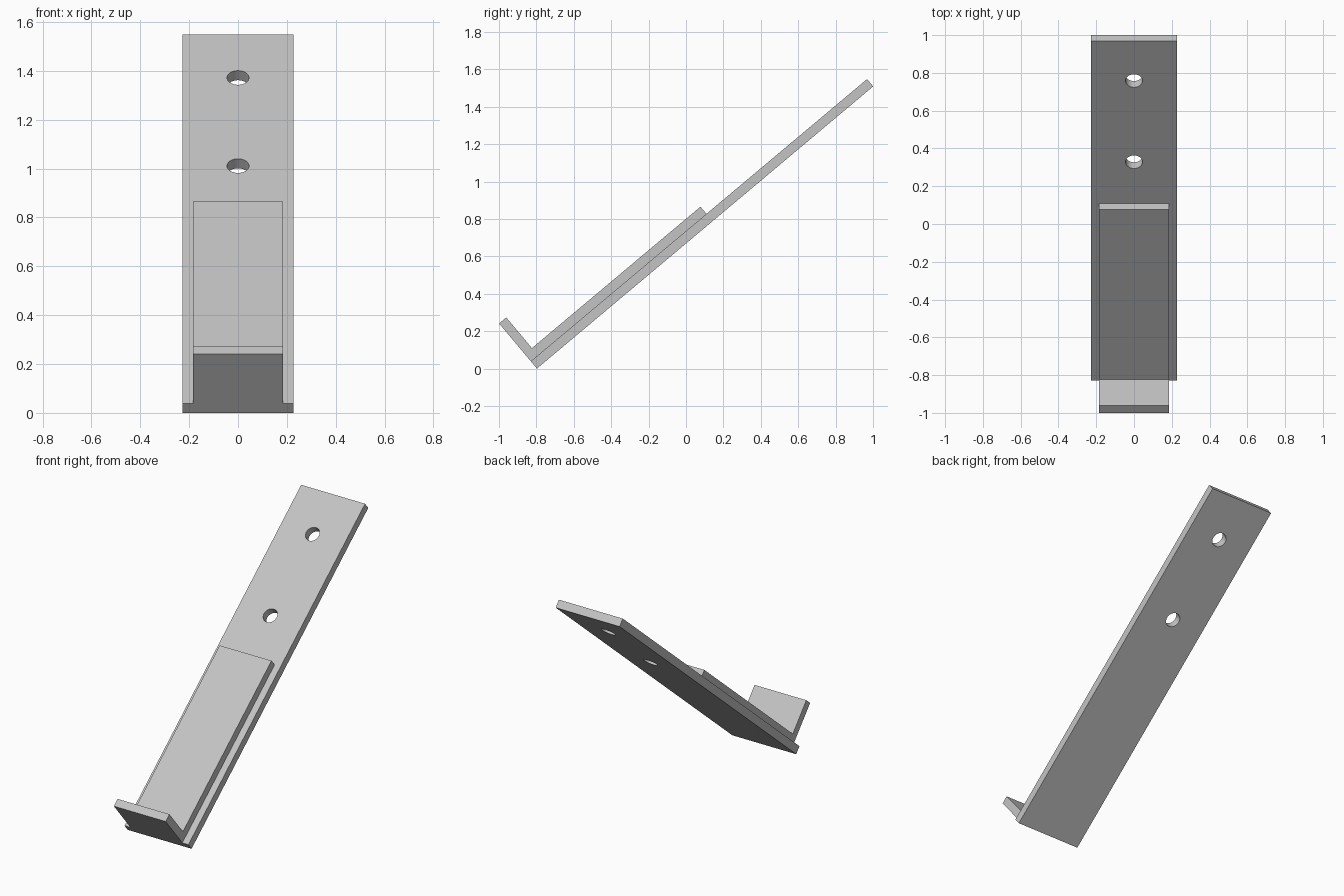
import bpy, bmesh
from math import radians
from mathutils import Matrix

cube = bpy.data.objects.get("Cube")
if cube:
    bpy.data.objects.remove(cube, do_unlink=True)

# Single light grey material
GREY = (0.55, 0.55, 0.55, 1)
grey = bpy.data.materials.new("light_grey")
grey.use_nodes = True
grey.diffuse_color = GREY
grey.node_tree.nodes["Principled BSDF"].inputs["Base Color"].default_value = GREY

# Slope frame: local y runs up the slope, local z leaves its upper face
SLOPE = Matrix.Translation((0, -0.797, 0)) @ Matrix.Rotation(radians(40), 4, "X")
BASE_T, LIP_T = 0.051, 0.05
LENGTH = 2.347


def add_object(name, bm):
    mesh = bpy.data.meshes.new(name)
    bmesh.ops.recalc_face_normals(bm, faces=bm.faces)
    bm.to_mesh(mesh)
    bm.free()
    mesh.materials.append(grey)
    obj = bpy.data.objects.new(name, mesh)
    obj.matrix_world = SLOPE
    bpy.context.collection.objects.link(obj)
    return obj


def extruded_profile(name, profile, half_width):
    """Extrude a (y, z) side profile across the width."""
    bm = bmesh.new()
    face = bm.faces.new([bm.verts.new((-half_width, y, z)) for y, z in profile])
    out = bmesh.ops.extrude_face_region(bm, geom=[face])
    verts = [g for g in out["geom"] if isinstance(g, bmesh.types.BMVert)]
    bmesh.ops.translate(bm, verts=verts, vec=(2 * half_width, 0, 0))
    return add_object(name, bm)


# Long sloping back plate
back_plate = extruded_profile(
    "back_plate", [(0, 0), (LENGTH, 0), (LENGTH, BASE_T), (0, BASE_T)], 0.2275)

# Two screw holes through the back plate
bm = bmesh.new()
for y in (1.512, 2.073):
    bmesh.ops.create_cone(bm, cap_ends=True, segments=48, radius1=0.045,
                          radius2=0.045, depth=0.3,
                          matrix=Matrix.Translation((0, y, BASE_T / 2)))
cutter = add_object("hole_cutter", bm)
cutter.hide_render = True
mod = back_plate.modifiers.new("holes", "BOOLEAN")
mod.operation = "DIFFERENCE"
mod.solver = "EXACT"
mod.object = cutter
bpy.context.view_layer.update()
bpy.context.view_layer.objects.active = back_plate
back_plate.select_set(True)
bpy.ops.object.modifier_apply(modifier=mod.name)
bpy.data.objects.remove(cutter, do_unlink=True)
bpy.ops.object.shade_smooth_by_angle(angle=radians(30))

# Narrower angle bracket lying on the plate, with an upturned lip
top = BASE_T + LIP_T
extruded_profile("angle_bracket",
                 [(0, BASE_T), (1.226, BASE_T), (1.226, top),
                  (LIP_T, top), (LIP_T, 0.315), (0, 0.315)], 0.1845)
